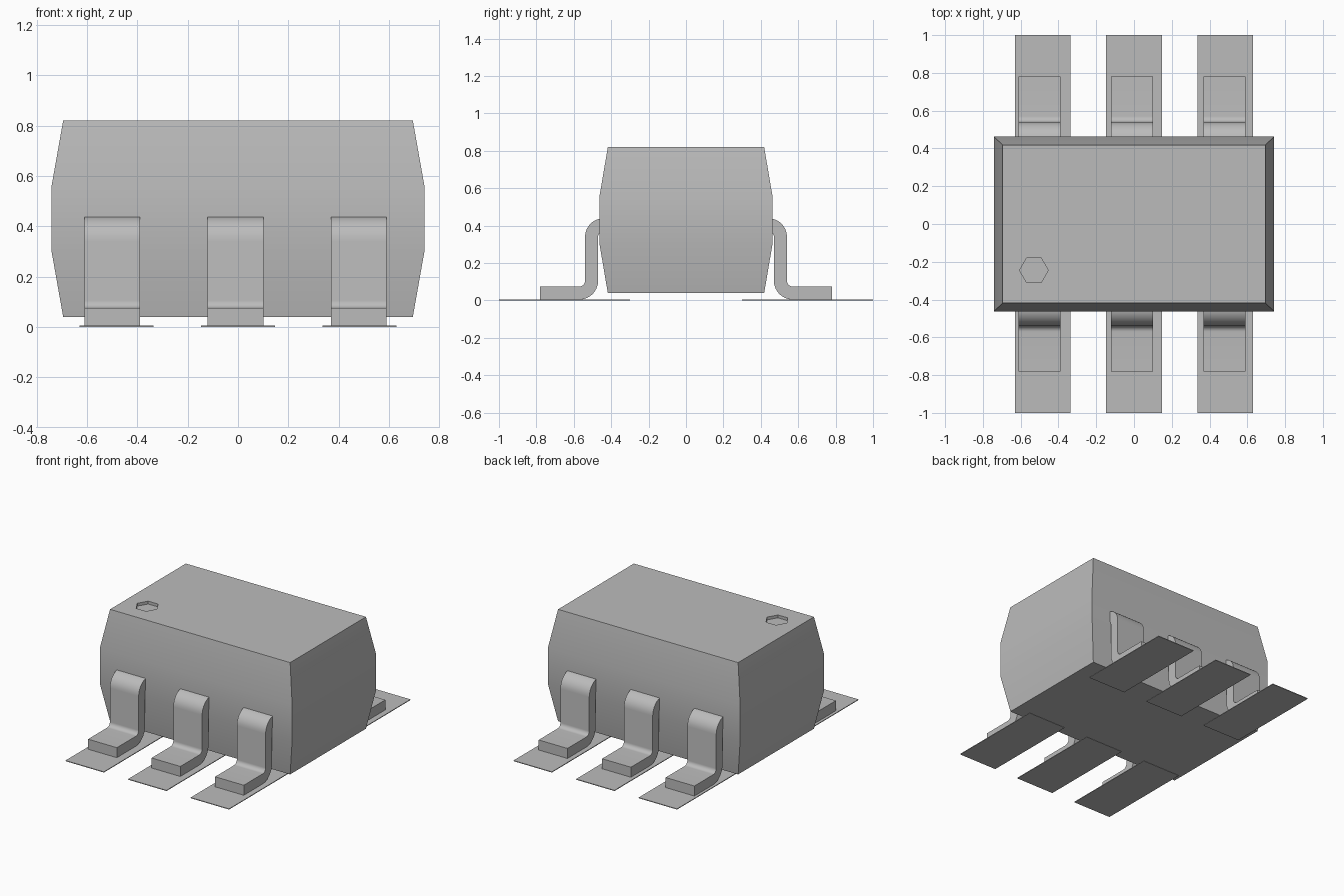
import bpy, bmesh, math
from mathutils import Vector

cube = bpy.data.objects.get("Cube")
if cube:
    bpy.data.objects.remove(cube, do_unlink=True)

# One neutral grey for every part
grey = bpy.data.materials.new("neutral grey")
grey.use_nodes = True
colour = (0.5, 0.5, 0.5, 1)
grey.diffuse_color = colour
grey.node_tree.nodes["Principled BSDF"].inputs["Base Color"].default_value = colour


def finish(name, bm):
    """Turn a bmesh into a coloured object in the scene."""
    bmesh.ops.recalc_face_normals(bm, faces=bm.faces)
    mesh = bpy.data.meshes.new(name)
    bm.to_mesh(mesh)
    bm.free()
    mesh.materials.append(grey)
    obj = bpy.data.objects.new(name, mesh)
    bpy.context.collection.objects.link(obj)
    return obj


def loft(name, rings):
    """Skin closed rings of equal length and cap both ends."""
    bm = bmesh.new()
    loops = [[bm.verts.new(p) for p in ring] for ring in rings]
    for a, b in zip(loops, loops[1:]):
        for i in range(len(a)):
            j = (i + 1) % len(a)
            bm.faces.new((a[i], a[j], b[j], b[i]))
    bm.faces.new(loops[0])
    bm.faces.new(loops[-1])
    return finish(name, bm)


def smooth(obj):
    bpy.ops.object.select_all(action='DESELECT')
    obj.select_set(True)
    bpy.context.view_layer.objects.active = obj
    bpy.ops.object.shade_smooth_by_angle(angle=math.radians(30))


def rectangle(x, y, z):
    return [(-x, -y, z), (x, -y, z), (x, y, z), (-x, y, z)]


def arc(cy, cz, radius, start, end, steps=8):
    angles = [math.radians(start + (end - start) * i / steps) for i in range(steps + 1)]
    return [(cy + radius * math.cos(a), cz + radius * math.sin(a)) for a in angles]


# Body: drafted block, widest in a band around the middle
body = loft("body", [rectangle(0.695, 0.418, 0.04), rectangle(0.742, 0.463, 0.305),
                     rectangle(0.742, 0.463, 0.555), rectangle(0.695, 0.418, 0.82)])

# Corner marker: shallow hexagonal recess in the top
hexagon = [Vector((math.cos(i * math.pi / 3), math.sin(i * math.pi / 3), 0)) * 0.076
           for i in range(6)]
cutter = loft("marker_cutter", [[p + Vector((-0.53, -0.245, z)) for p in hexagon]
                                for z in (0.8, 0.9)])
cutter.hide_render = True
cut = body.modifiers.new("marker recess", 'BOOLEAN')
cut.object = cutter
cut.solver = 'EXACT'
bpy.context.view_layer.objects.active = body
bpy.ops.object.modifier_apply(modifier=cut.name)
bpy.data.objects.remove(cutter, do_unlink=True)
smooth(body)

# Lead profile: shoulder bend, vertical drop, foot bend, flat foot
profile = ([(0.42, 0.44)] + arc(0.44, 0.34, 0.1, 90, 0)
           + arc(0.57, 0.105, 0.03, 180, 270) + [(0.78, 0.075), (0.78, 0.005)]
           + arc(0.57, 0.105, 0.1, 270, 180) + arc(0.44, 0.34, 0.03, 0, 90)
           + [(0.42, 0.37)])

# Three leads and solder pads along each long side
for side, sign in (("front", -1), ("back", 1)):
    for place, step in (("right", -1), ("middle", 0), ("left", 1)):
        lead_x = step * 0.49 - 0.01
        lead = loft(f"{side}_{place}_lead",
                    [[(lead_x + w, sign * y, z) for y, z in profile] for w in (-0.111, 0.111)])
        smooth(lead)
        pad_x = step * 0.483
        loft(f"{side}_{place}_pad",
             [[(pad_x + x, sign * 0.65 + y, h) for x, y, h in rectangle(0.148, 0.35, z)]
              for z in (0, 0.005)])
